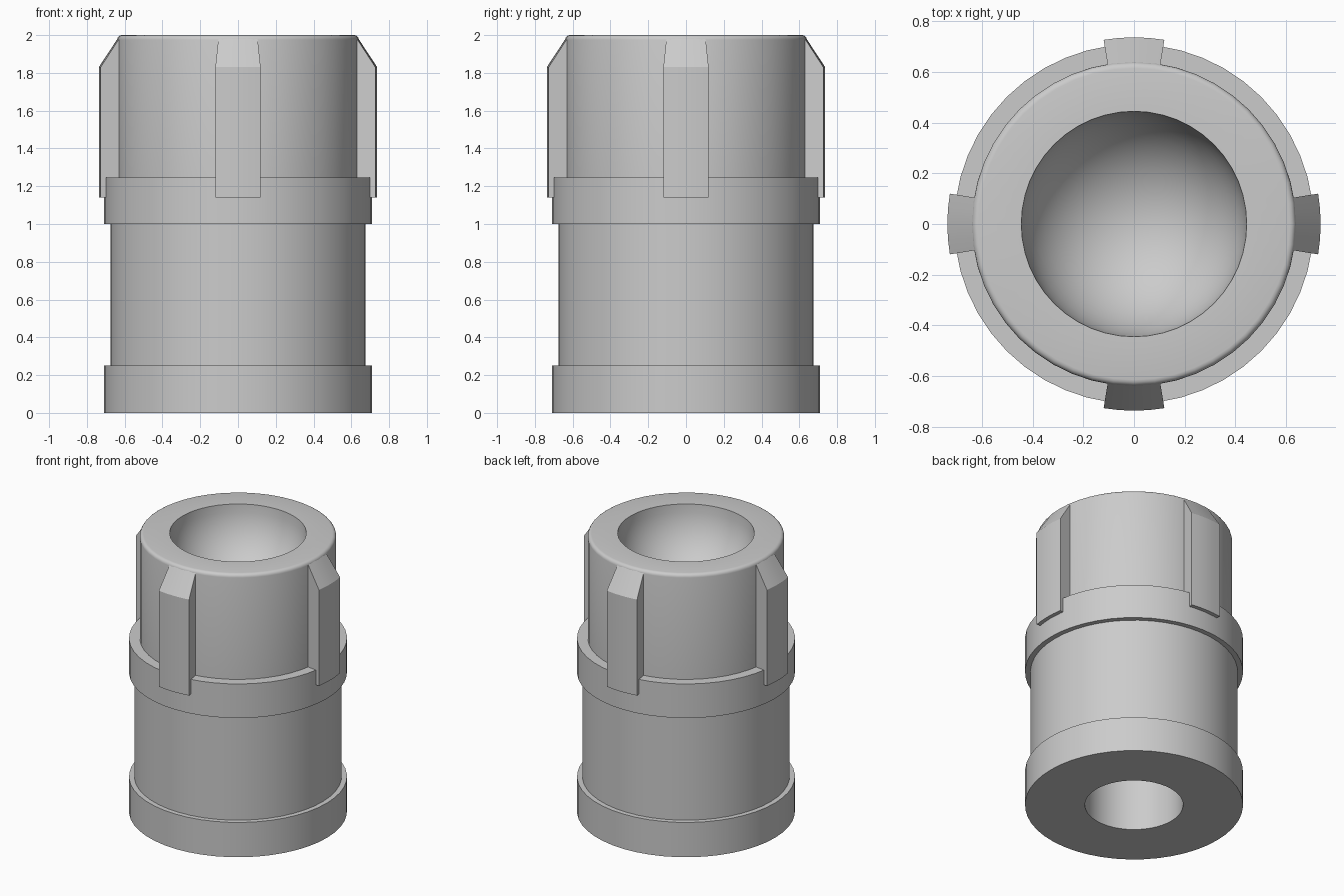
import bpy, bmesh, math

if "Cube" in bpy.data.objects:
    bpy.data.objects.remove(bpy.data.objects["Cube"], do_unlink=True)

grey = bpy.data.materials.new("mid_grey")
grey.use_nodes = True
colour = (0.6, 0.6, 0.6, 1)
grey.diffuse_color = colour
grey.node_tree.nodes["Principled BSDF"].inputs["Base Color"].default_value = colour


def finish(name, bm):
    bmesh.ops.remove_doubles(bm, verts=bm.verts, dist=1e-5)
    bmesh.ops.recalc_face_normals(bm, faces=bm.faces)
    mesh = bpy.data.meshes.new(name)
    bm.to_mesh(mesh)
    bm.free()
    mesh.materials.append(grey)
    obj = bpy.data.objects.new(name, mesh)
    bpy.context.collection.objects.link(obj)
    bpy.ops.object.select_all(action="DESELECT")
    obj.select_set(True)
    bpy.context.view_layer.objects.active = obj
    bpy.ops.object.shade_smooth_by_angle(angle=math.radians(30))
    return obj


def lathe(name, profile, steps):
    bm = bmesh.new()
    verts = [bm.verts.new((r, 0, z)) for r, z in profile]
    edges = [bm.edges.new(pair) for pair in zip(verts, verts[1:])]
    bmesh.ops.spin(bm, geom=verts + edges, angle=math.tau, steps=steps,
                   axis=(0, 0, 1), cent=(0, 0, 0))
    return finish(name, bm)


# Stepped sleeve: blind bore, two collars, rounded rim and spherical cup
BORE, COLLAR, BODY, NECK, CUP, TOP = 0.32, 0.71, 0.675, 0.64, 0.445, 2.0
profile = [(0, 1.2), (BORE, 1.2), (BORE, 0), (COLLAR, 0), (COLLAR, 0.25),
           (BODY, 0.25), (BODY, 1.0), (COLLAR, 1.0), (COLLAR, 1.245),
           (NECK, 1.245)]
BEVEL = 0.025
for i in range(5):
    a = math.radians(90 * i / 4)
    profile.append((NECK - BEVEL + BEVEL * math.cos(a),
                    TOP - BEVEL + BEVEL * math.sin(a)))
for i in range(13):
    a = math.radians(90 * i / 12)
    profile.append((CUP * math.cos(a), TOP - CUP * math.sin(a)))
lathe("sleeve", profile, 48)


# Four curved ribs with sloping tops, one on each side
def rib(name, centre):
    section = [(0.6, 1.14), (0.737, 1.14), (0.737, 1.83), (0.635, 1.985), (0.6, 1.985)]
    half, steps = math.asin(0.12 / 0.737), 4
    bm = bmesh.new()
    rings = []
    for i in range(steps + 1):
        a = centre - half + 2 * half * i / steps
        rings.append([bm.verts.new((r * math.cos(a), r * math.sin(a), z))
                      for r, z in section])
    n = len(section)
    for low, high in zip(rings, rings[1:]):
        for k in range(n):
            bm.faces.new((low[k], high[k], high[(k + 1) % n], low[(k + 1) % n]))
    bm.faces.new(rings[0])
    bm.faces.new(rings[-1])
    finish(name, bm)


for i, side in enumerate(("left", "back", "right", "front")):
    rib(side + "_rib", i * math.pi / 2)
